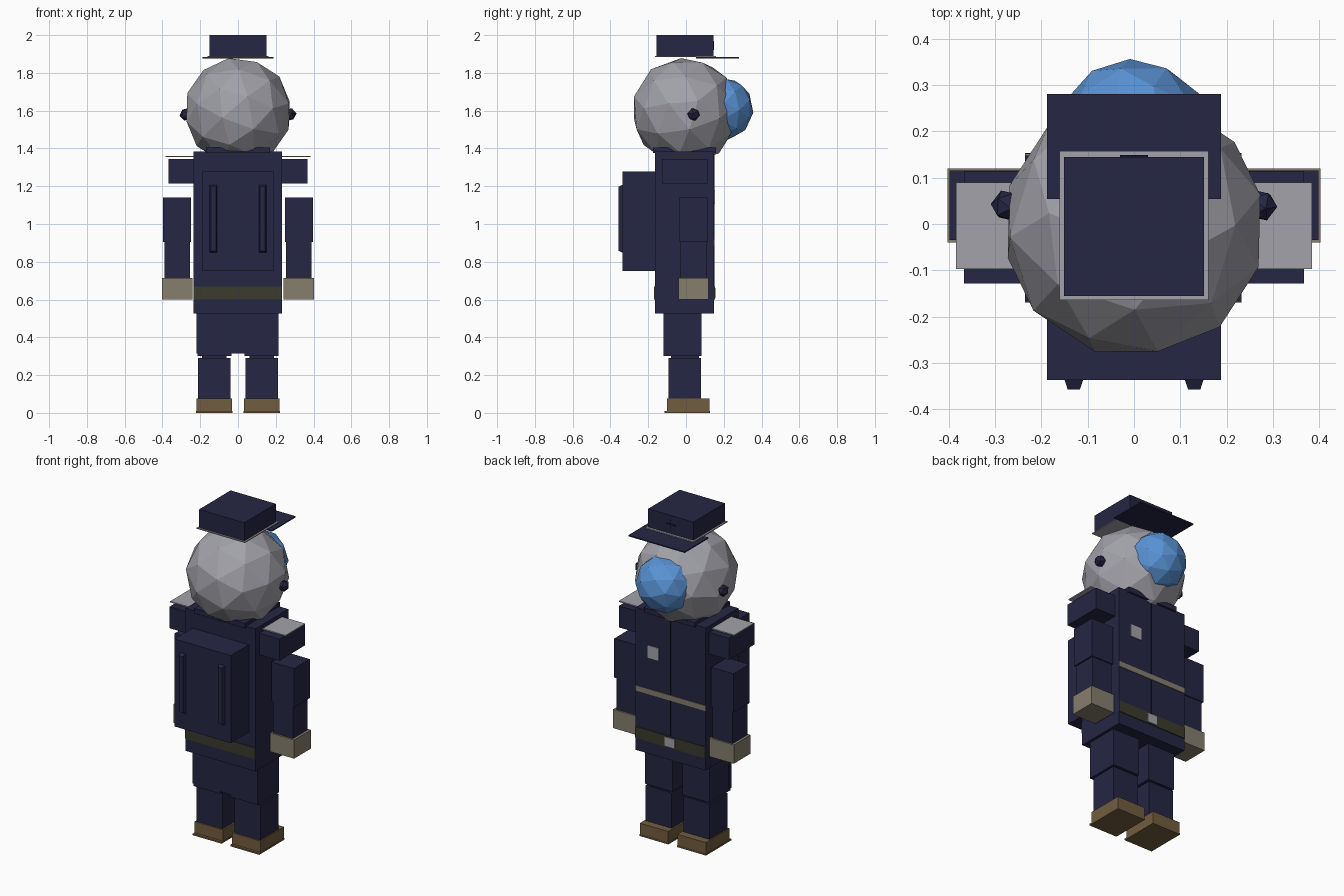
import bpy, bmesh
from mathutils import Matrix, Euler


def colour(name, rgb):
    m = bpy.data.materials.new(name)
    m.diffuse_color = (*rgb, 1)
    return m


NAVY = colour("navy cloth", (0.019, 0.019, 0.058))
GREY = colour("light grey", (0.36, 0.36, 0.40))
BLUE = colour("visor blue", (0.10, 0.29, 0.66))
TAN = colour("glove tan", (0.24, 0.21, 0.155))
BROWN = colour("shoe brown", (0.17, 0.11, 0.05))
OLIVE = colour("belt olive", (0.043, 0.043, 0.027))
DARK = colour("dark seam", (0.008, 0.008, 0.025))


def finish(name, bm, mat):
    me = bpy.data.meshes.new(name)
    bm.to_mesh(me)
    bm.free()
    me.materials.append(mat)
    ob = bpy.data.objects.new(name, me)
    bpy.context.collection.objects.link(ob)
    return ob


def box(name, x, y, z, mat):
    """Box from (min, max) ranges."""
    bm = bmesh.new()
    size = [b - a for a, b in (x, y, z)]
    mid = [(a + b) / 2 for a, b in (x, y, z)]
    bmesh.ops.create_cube(bm, size=1, matrix=Matrix.Translation(mid) @ Matrix.Diagonal((*size, 1)))
    return finish(name, bm, mat)


def pair(name, x, y, z, mat):
    """Matching boxes on both sides."""
    box("right_" + name, x, y, z, mat)
    box("left_" + name, (-x[1], -x[0]), y, z, mat)


def ball(name, centre, r, sub, rot, mat):
    bm = bmesh.new()
    m = Matrix.Translation(centre) @ Euler(rot).to_matrix().to_4x4()
    bmesh.ops.create_icosphere(bm, subdivisions=sub, radius=r, matrix=m)
    return finish(name, bm, mat)


# Head, visor and ear studs
ball("head", (0, -0.005, 1.597), 0.286, 2, (0.35, 0.25, 0.4), GREY)
ball("visor", (0, 0.19, 1.61), 0.168, 2, (0.5, 0.2, 0.3), BLUE)
for s, side in ((1, "right"), (-1, "left")):
    ball(side + "_ear_stud", (s * 0.275, 0.04, 1.58), 0.035, 1, (0.2, 0.3, 0), NAVY)

# Cap with band, peak and front cross
box("cap", (-0.151, 0.151), (-0.155, 0.145), (1.89, 2.0), NAVY)
box("cap_band", (-0.161, 0.161), (-0.164, 0.158), (1.884, 1.89), GREY)
box("cap_peak", (-0.188, 0.188), (0.054, 0.281), (1.876, 1.883), NAVY)
box("cap_cross_bar", (-0.03, 0.03), (0.143, 0.149), (1.943, 1.949), DARK)
box("cap_cross_post", (-0.003, 0.003), (0.143, 0.149), (1.92, 1.97), DARK)

# Coat, collar and belt
box("torso", (-0.235, 0.232), (-0.165, 0.148), (0.525, 1.385), NAVY)
box("collar", (-0.17, 0.17), (-0.175, 0.16), (1.375, 1.405), NAVY)
box("belt_front", (-0.235, 0.232), (0.147, 0.153), (0.60, 0.668), OLIVE)
box("belt_back", (-0.235, 0.232), (-0.170, -0.164), (0.60, 0.668), OLIVE)
box("buckle", (-0.033, 0.033), (0.15, 0.157), (0.607, 0.661), GREY)
box("chest_stripe", (-0.235, 0.232), (0.147, 0.152), (0.885, 0.917), TAN)
box("chest_badge", (0.075, 0.15), (0.147, 0.153), (1.105, 1.18), GREY)
box("coat_seam", (-0.002, 0.002), (0.147, 0.1505), (0.67, 1.38), DARK)

# Backpack with tapered straps
box("backpack", (-0.188, 0.188), (-0.337, -0.16), (0.75, 1.278), NAVY)
for s, side in ((1, "right"), (-1, "left")):
    strap = box(side + "_strap", (s * 0.13 - 0.022, s * 0.13 + 0.022), (-0.358, -0.33), (0.845, 1.21), NAVY)
    for v in strap.data.vertices:
        if v.co.y < -0.35:
            v.co.x = s * 0.13 + (v.co.x - s * 0.13) * 0.6
            v.co.z = 1.03 + (v.co.z - 1.03) * 0.93

# Arms
pair("shoulder", (0.23, 0.367), (-0.128, 0.115), (1.215, 1.345), NAVY)
pair("epaulet", (0.16, 0.385), (-0.097, 0.09), (1.354, 1.361), GREY)
pair("upper_sleeve", (0.248, 0.398), (-0.035, 0.116), (0.905, 1.14), NAVY)
pair("lower_sleeve", (0.254, 0.388), (-0.030, 0.110), (0.71, 0.91), NAVY)
pair("glove", (0.242, 0.403), (-0.04, 0.12), (0.60, 0.713), TAN)

# Coat tail, legs and shoes
box("coat_tail", (-0.22, 0.215), (-0.12, -0.10), (0.315, 0.53), NAVY)
pair("thigh", (0.034, 0.215), (-0.118, 0.082), (0.30, 0.53), NAVY)
pair("knee", (0.06, 0.19), (-0.08, 0.07), (0.28, 0.31), NAVY)
pair("shin", (0.04, 0.213), (-0.092, 0.08), (0.07, 0.29), NAVY)
pair("shoe", (0.031, 0.22), (-0.10, 0.125), (0.008, 0.077), BROWN)
pair("sole", (0.029, 0.222), (-0.115, 0.127), (0.0, 0.009), BROWN)
